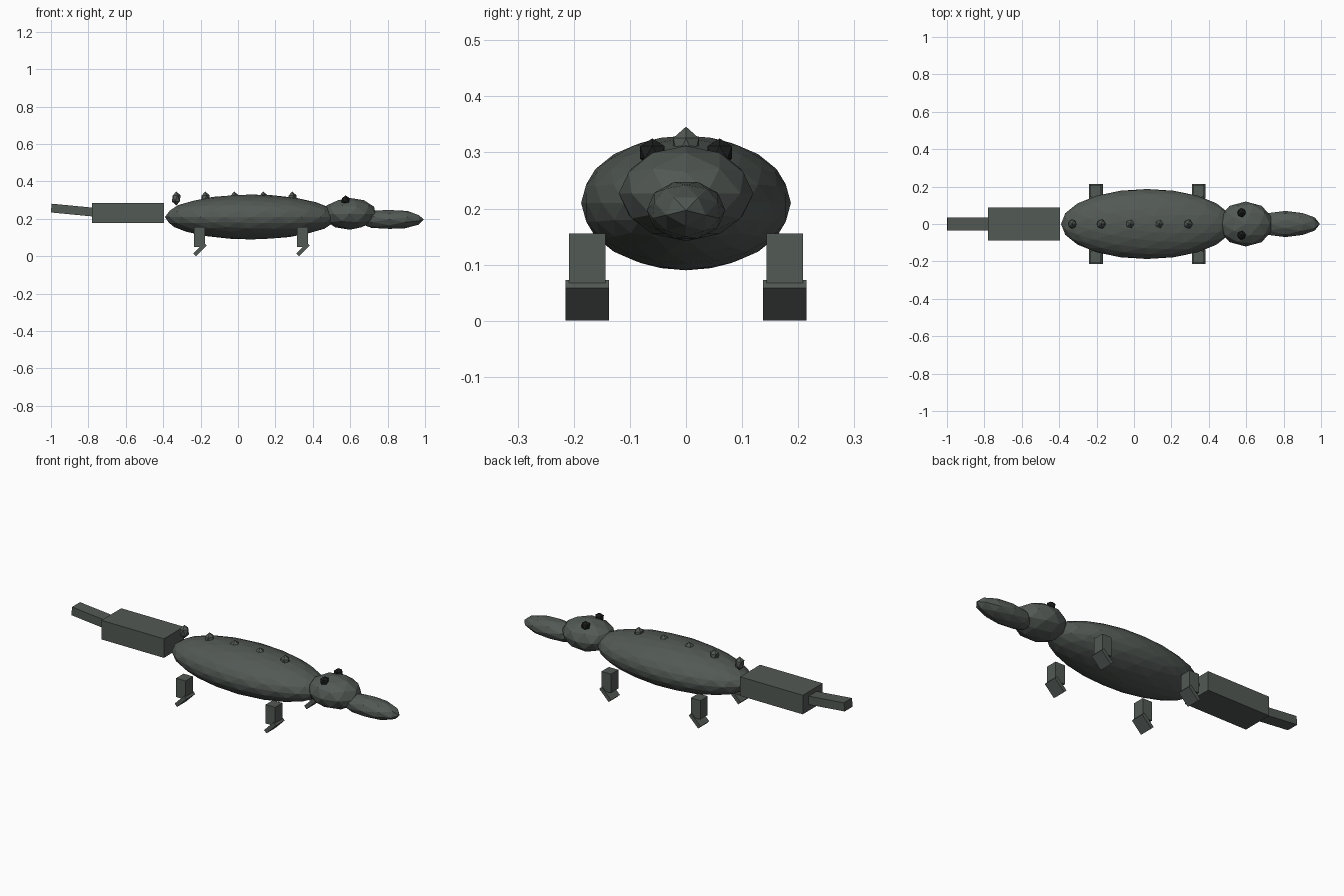
import bpy, math

if "Cube" in bpy.data.objects:
    bpy.data.objects.remove(bpy.data.objects["Cube"])


def material(name, rgb):
    m = bpy.data.materials.new(name)
    m.diffuse_color = (*rgb, 1.0)
    m.use_nodes = True
    m.node_tree.nodes["Principled BSDF"].inputs["Base Color"].default_value = m.diffuse_color
    return m


SKIN = material("dark_grey_green", (0.085, 0.1, 0.09))
BLACK = material("eye_black", (0.012, 0.013, 0.013))


def finish(name, scale, tilt, mat):
    ob = bpy.context.object
    ob.name = name
    ob.scale = scale
    ob.rotation_euler = (0, math.radians(tilt), 0)
    ob.data.materials.append(mat)
    return ob


def ball(name, loc, radii, detail, mat=SKIN, tilt=0):
    bpy.ops.mesh.primitive_ico_sphere_add(subdivisions=detail, radius=1, location=loc)
    return finish(name, radii, tilt, mat)


def box(name, loc, size, tilt=0):
    bpy.ops.mesh.primitive_cube_add(size=1, location=loc)
    return finish(name, size, tilt, SKIN)


# Body, head and snout; the snout's pole points forward
ball("body", (0.07, 0, 0.21), (0.46, 0.187, 0.12), 3)
ball("head", (0.597, 0, 0.227), (0.146, 0.12, 0.085), 2)
ball("snout", (0.81, 0, 0.197), (0.053, 0.07, 0.184), 2, tilt=90)

# Tail in two segments, the tip rising slightly
box("tail_base", (-0.587, 0, 0.232), (0.385, 0.175, 0.106))
box("tail_tip", (-0.888, 0, 0.247), (0.222, 0.07, 0.047), 5.5)

# Row of back spikes
for i in range(5):
    ball(f"back_spike_{i + 1}", (-0.33 + 0.155 * i, 0, 0.309), (0.026, 0.027, 0.037), 1)

# Eyes, legs and tilted flat feet on both sides
for side, s in (("right", -1), ("left", 1)):
    ball(f"{side}_eye", (0.575, 0.06 * s, 0.3), (0.025, 0.026, 0.025), 1, BLACK)
    for end, x in (("front", 0.345), ("back", -0.205)):
        box(f"{end}_{side}_leg", (x, 0.176 * s, 0.103), (0.058, 0.065, 0.105))
        box(f"{end}_{side}_foot", (x + 0.002, 0.176 * s, 0.0365), (0.082, 0.077, 0.021), -45)
